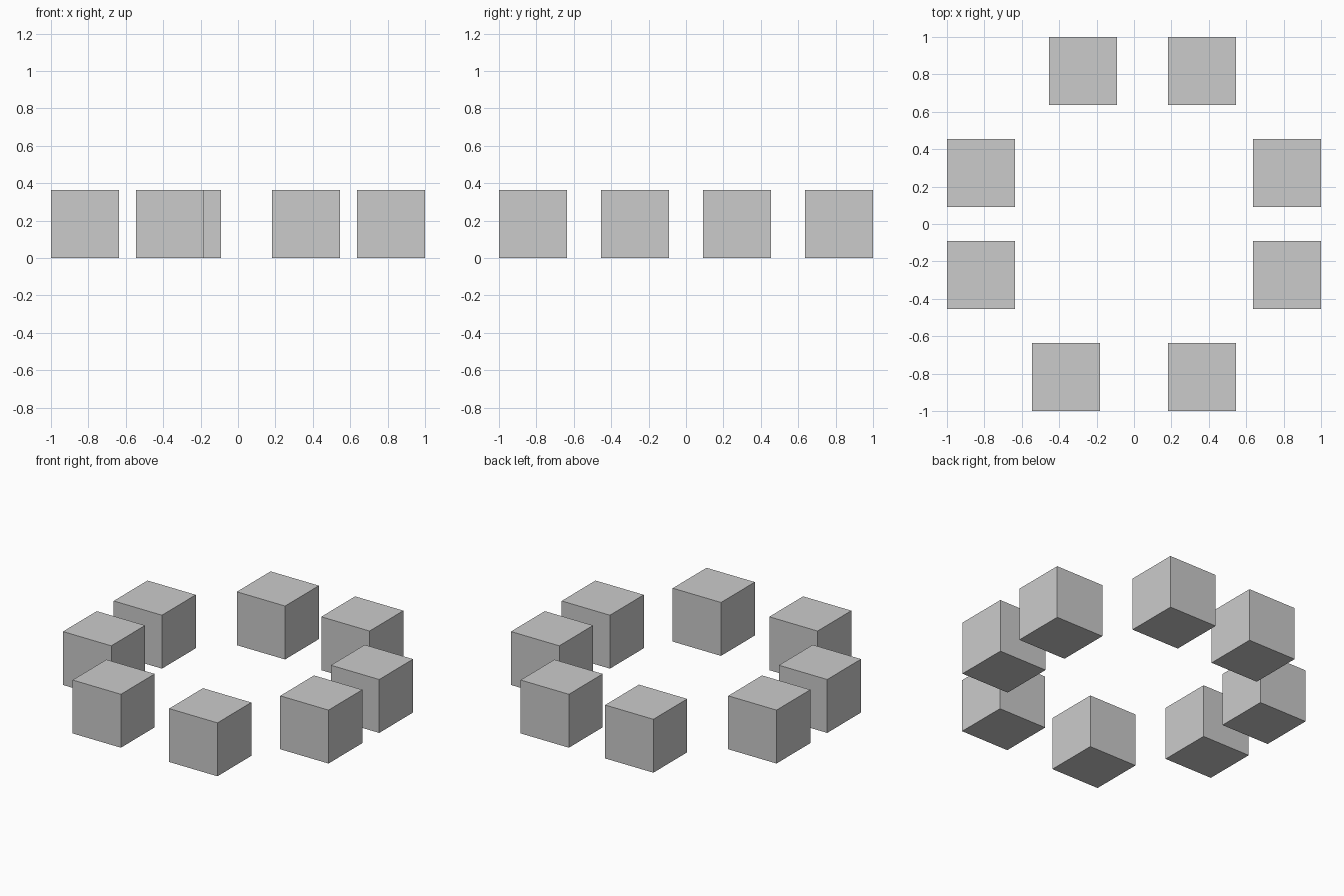
import bpy

if "Cube" in bpy.data.objects:
    bpy.data.objects.remove(bpy.data.objects["Cube"])

# Everything sits on a grid of 1/11 unit; each block is 4 grid steps wide
U = 1 / 11
SIZE = 4 * U


def block(name, gx, gy):
    bpy.ops.mesh.primitive_cube_add(size=SIZE, location=(gx * U, gy * U, SIZE / 2))
    bpy.context.object.name = name


# Side blocks, two on the left and two on the right
for side, gx in (("left", -9), ("right", 9)):
    for end, gy in (("front", -3), ("back", 3)):
        block(f"{side}_{end}_block", gx, gy)

# Front pair
block("front_left_block", -4, -9)
block("front_right_block", 4, -9)

# Back pair, the left one sits slightly closer to the middle
block("back_left_block", -3, 9)
block("back_right_block", 4, 9)
